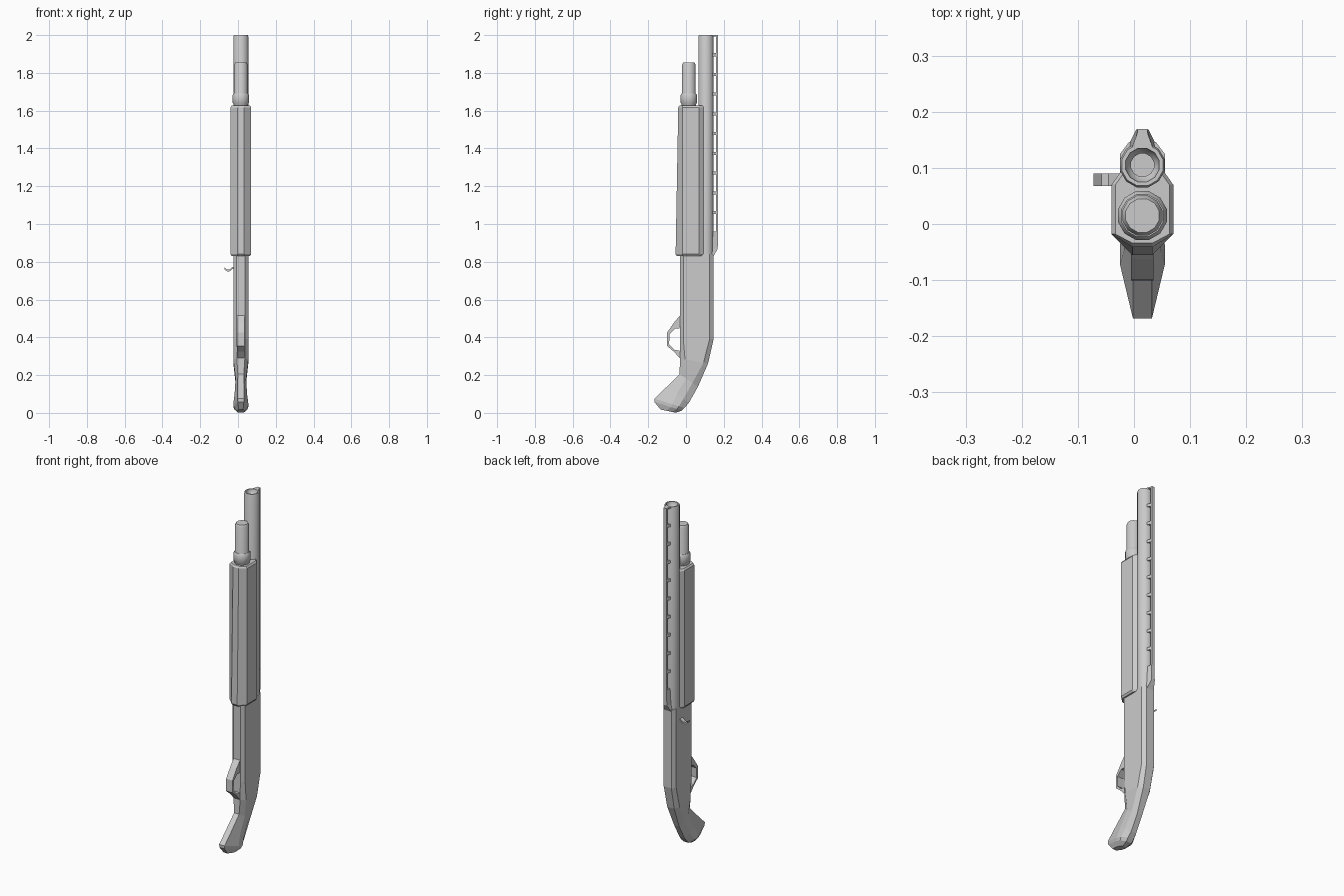
import bpy, bmesh, math

if "Cube" in bpy.data.objects:
    bpy.data.objects.remove(bpy.data.objects["Cube"])

CX = 0.015  # centre plane of the body


def make(name, verts, faces, smooth=False):
    me = bpy.data.meshes.new(name)
    me.from_pydata(verts, [], faces)
    bm = bmesh.new()
    bm.from_mesh(me)
    bmesh.ops.recalc_face_normals(bm, faces=bm.faces)
    bm.to_mesh(me)
    bm.free()
    ob = bpy.data.objects.new(name, me)
    bpy.context.collection.objects.link(ob)
    if smooth:
        bpy.ops.object.select_all(action='DESELECT')
        ob.select_set(True)
        bpy.context.view_layer.objects.active = ob
        bpy.ops.object.shade_smooth_by_angle(angle=math.radians(36))
    return ob


def loft(name, rings, smooth=False):
    n = len(rings[0])
    verts = [v for r in rings for v in r]
    faces = [(k * n + i, k * n + (i + 1) % n, (k + 1) * n + (i + 1) % n, (k + 1) * n + i)
             for k in range(len(rings) - 1) for i in range(n)]
    faces += [tuple(range(n)), tuple(range(len(verts) - n, len(verts)))]
    return make(name, verts, faces, smooth)


def lathe(name, cy, profile, n=12):
    rings = [[(CX + r * math.cos(math.tau * (i + .5) / n), cy + r * math.sin(math.tau * (i + .5) / n), z)
              for i in range(n)] for r, z in profile]
    return loft(name, rings, True)


def box(name, x0, x1, y0, y1, z0, z1):
    return loft(name, [[(x0, y0, z), (x1, y0, z), (x1, y1, z), (x0, y1, z)] for z in (z0, z1)])


# Barrel with open, stepped bore
lathe("barrel", 0.105, [(.041, .80), (.041, 1.992), (.038, 2.0), (.031, 2.0), (.029, 1.985),
                        (.021, 1.975), (.021, 1.75)])

# Magazine tube, collar and rounded cap
lathe("magazine_tube", 0.015, [(.037, .80), (.037, 1.843), (.031, 1.855)])
lathe("magazine_collar", 0.015, [(.038, 1.60), (.040, 1.635), (.045, 1.642), (.045, 1.682), (.039, 1.692)])


# Receiver and grip: chamfered sections between a front and a back point
def section(F, B, w, tf, tb, ff, fb):
    pts = [(-ff, 0), (ff, 0), (w, tf), (w, tb), (fb, 1), (-fb, 1), (-w, tb), (-w, tf)]
    return [(CX + x, F[0] + (B[0] - F[0]) * t, F[1] + (B[1] - F[1]) * t) for x, t in pts]


stations = [
    ((-.032, .84), (.146, .84), .040, .10, .88, .022, .024),
    ((-.032, .39), (.146, .39), .040, .10, .88, .022, .024),
    ((-.032, .288), (.117, .262), .040, .18, .84, .021, .022),
    ((-.034, .205), (.063, .138), .028, .35, .70, .016, .016),
    ((-.100, .140), (.015, .053), .033, .45, .75, .017, .016),
    ((-.168, .075), (-.008, .026), .040, .60, .82, .017, .018),
    ((-.167, .058), (-.022, .012), .036, .60, .82, .016, .016),
    ((-.135, .018), (-.055, .001), .020, .40, .75, .012, .012),
]
loft("receiver_and_grip", [section(*s) for s in stations])


# Pump forend, slightly tapered toward the muzzle
def pump(z, front, inset):
    pts = [(-.018, front + inset), (.018, front + inset), (.055 - inset, -.018), (.055 - inset, .070),
           (.038 - inset, .094), (-.038 + inset, .094), (-.055 + inset, .070), (-.055 + inset, -.018)]
    return [(CX + x, y, z) for x, y in pts]


loft("pump_forend", [pump(.830, -.055, .007), pump(.840, -.055, 0),
                     pump(1.618, -.041, 0), pump(1.628, -.041, .007)])

# Trigger guard: outer and inner loops bridged across its width
outer = [(-.028, .520), (-.062, .480), (-.100, .425), (-.101, .355), (-.065, .325), (-.028, .285)]
inner = [(-.034, .446), (-.058, .446), (-.088, .417), (-.089, .362), (-.060, .333), (-.034, .330)]
verts = [(CX + s * .020, y, z) for loop in (outer, inner) for s in (-1, 1) for y, z in loop]
faces = []
for i in range(6):
    j = (i + 1) % 6
    if i < 5:
        faces += [(i, j, 6 + j, 6 + i), (12 + i, 12 + j, 18 + j, 18 + i)]
        faces += [(i, j, 12 + j, 12 + i), (6 + i, 6 + j, 18 + j, 18 + i)]
make("trigger_guard", verts, faces)

# Bolt handle: curved scoop on the left side
path = [(-.015, .772), (-.030, .766), (-.045, .754), (-.058, .754), (-.072, .766)]
loft("bolt_handle", [[(x, .068, z - .005), (x, .090, z - .005), (x, .090, z + .005), (x, .068, z + .005)]
                     for x, z in path])

# Ventilated sighting rib on evenly spaced posts
box("rib_strip", CX - .009, CX + .009, .160, .169, .88, 2.0)


def rib_block(name, z0, z1, y1=.162):
    pts = [(-.018, .138), (.018, .138), (.009, y1), (-.009, y1)]
    loft(name, [[(CX + x, y, z) for x, y in pts] for z in (z0, z1)])


for i in range(10):
    z = 1.06 + i * .1045
    rib_block(f"rib_post_{i + 1}", z - .008, min(z + .008, 2.0))
loft("rib_base", [[(CX - w, .125, z), (CX + w, .125, z), (CX + w2, y, z), (CX - w2, y, z)]
                  for w, w2, y, z in [(.026, .022, .146, .83), (.022, .011, .168, .87), (.018, .009, .168, .96)]])
